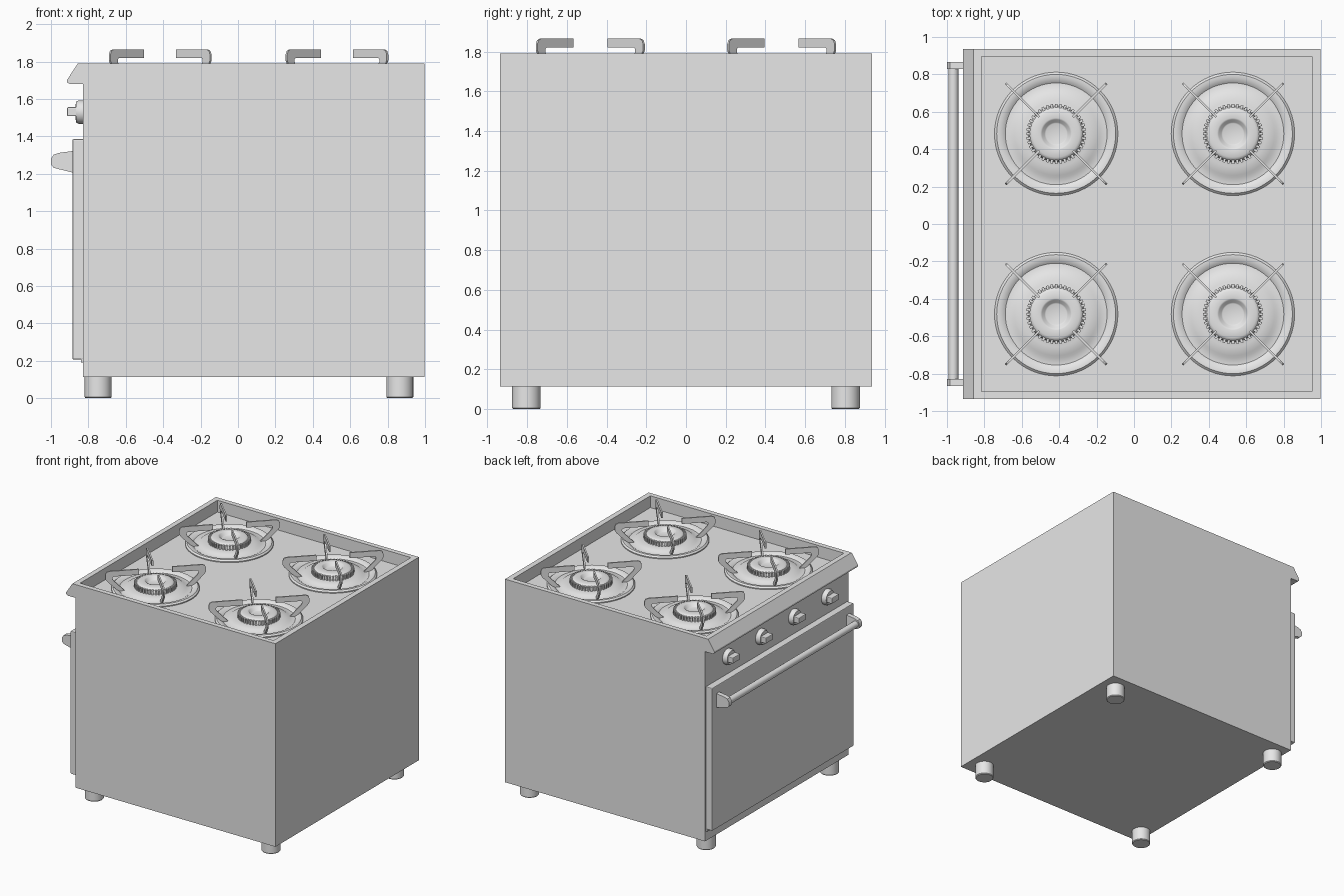
import bpy, bmesh, math
from mathutils import Matrix, Vector

cube = bpy.data.objects.get("Cube")
if cube:
    bpy.data.objects.remove(cube, do_unlink=True)

GREY = (0.8, 0.8, 0.8, 1)
grey = bpy.data.materials.new("light_grey_enamel")
grey.use_nodes = True
grey.diffuse_color = GREY
grey.node_tree.nodes["Principled BSDF"].inputs["Base Color"].default_value = GREY


def finish(name, bm, smooth=False, bevel=0):
    """Turn a bmesh into a shaded object."""
    bmesh.ops.recalc_face_normals(bm, faces=bm.faces)
    mesh = bpy.data.meshes.new(name)
    bm.to_mesh(mesh)
    bm.free()
    mesh.materials.append(grey)
    obj = bpy.data.objects.new(name, mesh)
    bpy.context.collection.objects.link(obj)
    if bevel:
        mod = obj.modifiers.new("soft_edges", "BEVEL")
        mod.width, mod.segments = bevel, 2
    if smooth:
        bpy.ops.object.select_all(action="DESELECT")
        obj.select_set(True)
        bpy.context.view_layer.objects.active = obj
        bpy.ops.object.shade_smooth_by_angle(angle=math.radians(35))
    return obj


def add_box(bm, x, y, z, turn=Matrix()):
    """Box from three (low, high) ranges."""
    size = Matrix.Diagonal((x[1] - x[0], y[1] - y[0], z[1] - z[0], 1))
    centre = Matrix.Translation((sum(x) / 2, sum(y) / 2, sum(z) / 2))
    bmesh.ops.create_cube(bm, size=1, matrix=turn @ centre @ size)


def box(name, x, y, z, bevel=0):
    bm = bmesh.new()
    add_box(bm, x, y, z)
    return finish(name, bm, bevel=bevel)


def add_prism(bm, outline, y0, y1, turn=Matrix()):
    """Extrude an x-z outline along y."""
    face = bm.faces.new([bm.verts.new((x, y0, z)) for x, z in outline])
    ext = bmesh.ops.extrude_face_region(bm, geom=[face])["geom"]
    moved = [v for v in ext if isinstance(v, bmesh.types.BMVert)]
    bmesh.ops.translate(bm, verts=moved, vec=(0, y1 - y0, 0))
    bmesh.ops.transform(bm, matrix=turn, verts=list(face.verts) + moved)


def add_lathe(bm, profile, steps=48, turn=Matrix()):
    """Spin an r-z profile around z."""
    verts = [bm.verts.new((r, 0, z)) for r, z in profile]
    edges = [bm.edges.new(pair) for pair in zip(verts, verts[1:])]
    made = set(bm.verts)
    bmesh.ops.spin(bm, geom=verts + edges, cent=(0, 0, 0), axis=(0, 0, 1),
                   angle=math.tau, steps=steps, use_merge=True)
    spun = verts + [v for v in bm.verts if v not in made]
    bmesh.ops.transform(bm, matrix=turn, verts=spun)
    bmesh.ops.remove_doubles(bm, verts=spun, dist=0.0001)


# Body and door
WIDTH, FRONT, BACK = 0.936, -0.829, 0.997
FLOOR = 1.692
box("body", (FRONT, BACK), (-WIDTH, WIDTH), (0.113, 1.68))
box("oven_door", (-0.885, FRONT + 0.005), (-0.922, 0.922), (0.207, 1.385), bevel=0.006)
box("door_plinth", (-0.84, FRONT + 0.005), (-0.922, 0.922), (0.19, 0.21))

# Cooktop tray with a sloping front lip and a recess
bm = bmesh.new()
add_prism(bm, [(-0.857, 1.789), (BACK, 1.789), (BACK, 1.679), (-0.898, 1.679),
               (-0.914, 1.688), (-0.914, 1.702)], -WIDTH, WIDTH)
tray = finish("cooktop_tray", bm)
cutter = box("recess_cutter", (-0.815, 0.952), (-0.895, 0.895), (FLOOR, 1.9))
cutter.hide_render = True
cut = tray.modifiers.new("recess", "BOOLEAN")
cut.operation, cut.solver, cut.object = "DIFFERENCE", "EXACT", cutter
bpy.context.view_layer.objects.active = tray
bpy.ops.object.modifier_apply(modifier="recess")
bpy.data.objects.remove(cutter, do_unlink=True)

# Burner: drip dish, cap and a crown of teeth
bm = bmesh.new()
add_lathe(bm, [(0.33, FLOOR - 0.004), (0.33, 1.7), (0.318, 1.711), (0.298, 1.711),
               (0.278, 1.7), (0.272, 1.696), (0.235, 1.698), (0.222, 1.708),
               (0.175, 1.712), (0.15, 1.716), (0.145, 1.742), (0.135, 1.754),
               (0.125, 1.757), (0.085, 1.764), (0.076, 1.76), (0.062, 1.738),
               (0.055, 1.735), (0, 1.735)], 64)
TEETH = 40
for i in range(TEETH):
    add_box(bm, (0.13, 0.16), (-0.007, 0.007), (1.71, 1.748),
            Matrix.Rotation(math.tau * i / TEETH, 4, "Z"))
burner = finish("burner", bm, smooth=True)

# Pan support: four thin hooked arms
ARM = [(0.127, 1.865), (0.355, 1.865), (0.374, 1.857), (0.382, 1.838), (0.382, 1.805),
       (0.372, 1.787), (0.285, 1.698), (0.235, 1.698), (0.318, 1.785), (0.326, 1.798),
       (0.326, 1.812), (0.318, 1.82), (0.127, 1.82)]
bm = bmesh.new()
for i in range(4):
    add_prism(bm, ARM, -0.006, 0.006, Matrix.Rotation(math.radians(45 + 90 * i), 4, "Z"))
support = finish("pan_support", bm)

# Repeat burners and supports over the cooktop
spots = [(x, y) for x in (-0.416, 0.529) for y in (-0.482, 0.482)]
for part in (burner, support):
    part.location = (*spots[0], 0)
    for spot in spots[1:]:
        copy = part.copy()
        copy.location = (*spot, 0)
        bpy.context.collection.objects.link(copy)

# Control knobs: round base with a raised grip
for i in range(4):
    place = Vector((FRONT, 0.645 - 0.43 * i, 1.53))
    face_front = Matrix.Translation(place) @ Matrix.Rotation(-math.pi / 2, 4, "Y")
    bm = bmesh.new()
    add_lathe(bm, [(0, -0.005), (0.063, -0.005), (0.063, 0.022), (0.055, 0.038), (0, 0.04)],
              32, face_front)
    finish("knob_base", bm, smooth=True)
    box("knob_grip", (-0.914, -0.86), (place.y - 0.048, place.y + 0.048),
        (1.508, 1.556), bevel=0.006)

# Door handle: round bar between two brackets
bm = bmesh.new()
bar = Matrix.Translation((-0.966, 0, 1.266)) @ Matrix.Rotation(math.pi / 2, 4, "X")
bmesh.ops.create_cone(bm, cap_ends=True, segments=24, radius1=0.027, radius2=0.027,
                      depth=1.7, matrix=bar)
finish("handle_bar", bm, smooth=True)
BRACKET = [(-0.88, 1.322), (-0.955, 1.312), (-0.985, 1.302), (-1.0, 1.28), (-1.0, 1.248),
           (-0.985, 1.232), (-0.955, 1.224), (-0.88, 1.206)]
for side in (-1, 1):
    bm = bmesh.new()
    add_prism(bm, BRACKET, side * 0.83, side * 0.867)
    finish("handle_bracket", bm, smooth=True)

# Feet
for x in (-0.748, 0.865):
    for y in (-0.804, 0.804):
        bm = bmesh.new()
        add_lathe(bm, [(0, 0), (0.067, 0), (0.072, 0.006), (0.072, 0.118), (0, 0.118)],
                  32, Matrix.Translation((x, y, 0)))
        finish("foot", bm, smooth=True)
